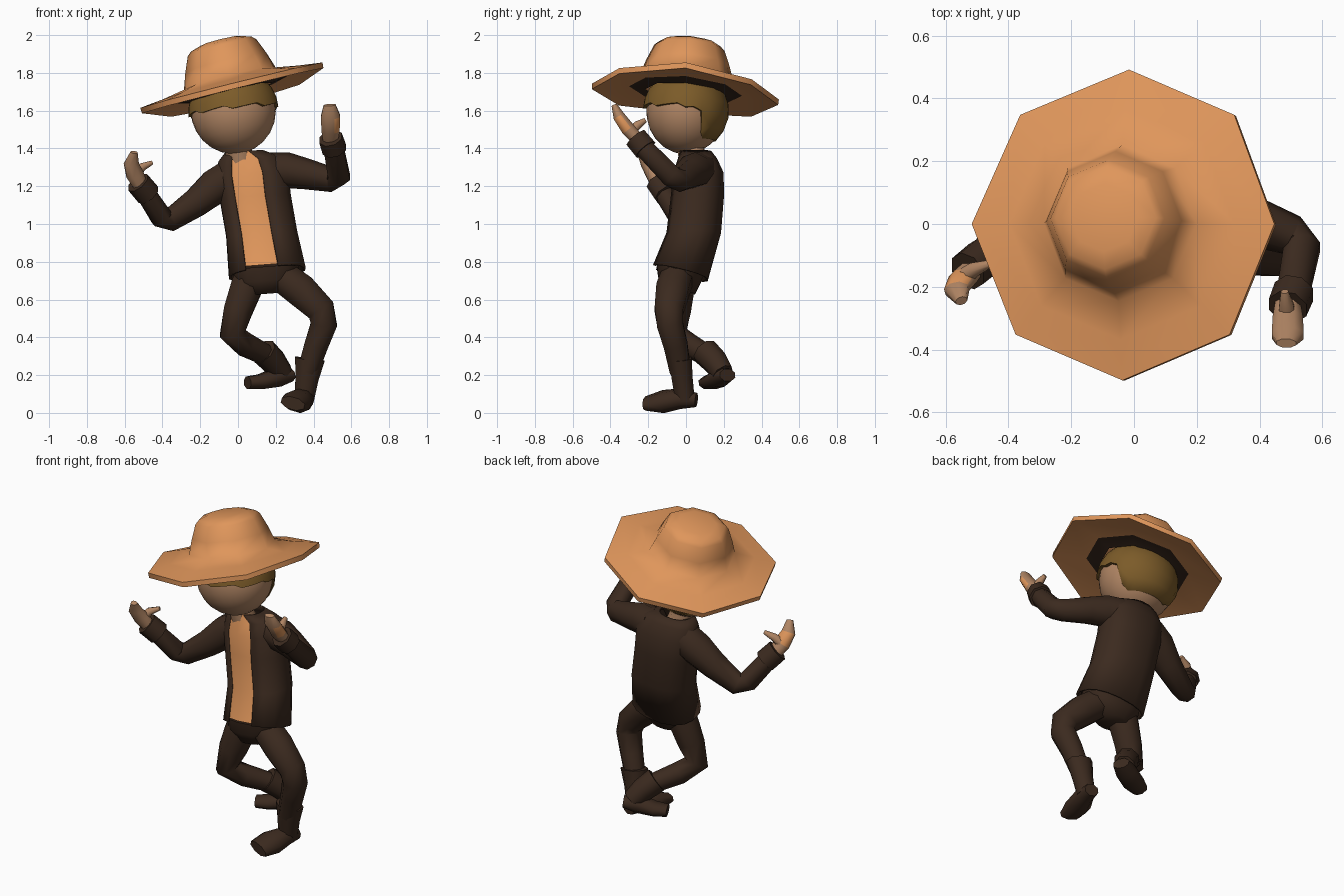
import bpy, math
from mathutils import Vector, Matrix, Euler

if "Cube" in bpy.data.objects:
    bpy.data.objects.remove(bpy.data.objects["Cube"])

def material(name, rgb):
    m = bpy.data.materials.new(name)
    m.diffuse_color = (*rgb, 1)
    m.use_nodes = True
    m.node_tree.nodes["Principled BSDF"].inputs["Base Color"].default_value = m.diffuse_color
    return m

TAN = material("tan_felt", (0.74, 0.305, 0.105))
SKIN = material("skin", (0.44, 0.237, 0.128))
DARK = material("dark_cloth", (0.044, 0.023, 0.0135))
HAIR = material("brown_hair", (0.20, 0.105, 0.022))

def loft(name, rings, mats, caps=(True, True), keep=None, pick=None):
    """Skin a list of equal-length rings; keep/pick filter and colour faces by (ring, side)."""
    n = len(rings[0])
    faces, idx = [], []
    for i in range(len(rings) - 1):
        for j in range(n):
            if keep and not keep(i, j):
                continue
            k = (j + 1) % n
            faces.append((i*n + j, i*n + k, (i+1)*n + k, (i+1)*n + j))
            idx.append(pick(i, j) if pick else 0)
    if caps[0]:
        faces.append(tuple(reversed(range(n))))
        idx.append(len(mats) - 1)
    if caps[1]:
        last = (len(rings) - 1) * n
        faces.append(tuple(range(last, last + n)))
        idx.append(0)
    me = bpy.data.meshes.new(name)
    me.from_pydata([v for r in rings for v in r], [], faces)
    for m in mats:
        me.materials.append(m)
    for p, m in zip(me.polygons, idx):
        p.material_index = m
    ob = bpy.data.objects.new(name, me)
    bpy.context.collection.objects.link(ob)
    return ob

def tube(name, stations, mat, side=(1, 0, 0), n=8):
    """Tube through stations (x, y, z, half width[, half depth])."""
    pts = [Vector(s[:3]) for s in stations]
    rings = []
    for i, s in enumerate(stations):
        t = (pts[min(i+1, len(pts)-1)] - pts[max(i-1, 0)]).normalized()
        w = Vector(side)
        w = (w - t * w.dot(t)).normalized()
        u = t.cross(w)
        rings.append([pts[i] + w*s[3]*math.cos(a) + u*s[-1]*math.sin(a)
                      for a in (2*math.pi*(j + .5)/n for j in range(n))])
    return loft(name, rings, [mat])

def body_ring(cx, cy, z, rx, ry, scale=1, tx=0.08, ty=0, n=16, turn=-.4):
    """Slightly boxy horizontal ring, tilted by slopes tx, ty."""
    ring = []
    for j in range(n):
        a = 2*math.pi*(j + turn)/n
        c, s = math.cos(a), math.sin(a)
        x = math.copysign(abs(c)**.85, c) * rx * scale
        y = math.copysign(abs(s)**.85, s) * ry * scale
        ring.append(Vector((cx + x, cy + y, z + tx*x + ty*y)))
    return ring

# hat: octagonal lathe, tilted, brim drooping at front and back; dark lining
TILT = Euler((math.radians(-5), math.radians(-14), 0)).to_matrix().to_4x4()
hat_m = Matrix.Translation((-0.035, 0, 1.735)) @ TILT
profile = [(.213, -.04), (.30, -.025), (.495, -.03), (.497, 0), (.37, .015), (.25, .035),
           (.222, .12), (.187, .205), (.165, .225), (.11, .242)]

def hat_point(r, z, j):
    a = j*math.pi/4
    droop = .035 * abs(math.sin(a)) * max(0, (r - .25) / .245)
    return hat_m @ Vector((r*math.cos(a), r*math.sin(a), z - droop))

loft("hat", [[hat_point(r, z, j) for j in range(8)] for r, z in profile],
     [TAN, DARK], caps=(False, True), pick=lambda i, j: 1 if i == 0 else 0)

# head and neck
def ball(a, phi, rx, ry, rz):
    return Vector((rx*math.cos(phi)*math.cos(a), ry*math.cos(phi)*math.sin(a), rz*math.sin(phi)))

head_m = Matrix.Translation((-0.025, 0, 1.6)) @ TILT
N = 32
angles = [2*math.pi*j/N for j in range(N)]
loft("head", [[head_m @ ball(a, math.pi*(i/12 - .5)*.98, .225, .21, .23) for a in angles]
              for i in range(13)], [SKIN])
tube("neck", [(.03, .045, 1.28, .08), (.01, .03, 1.36, .075), (-.01, .02, 1.44, .08)], SKIN)

# hair: shell with jagged fringe, lower at the back
def hair_edge(j):
    s = math.sin(angles[j])
    drop = min(max((s - .35) / .25, 0), 1)
    return .002 - .03*math.cos(angles[j]) - .15*drop + (.018 * ((j % 4) / 3 - .5) if s < .3 else 0)

hair = []
for i in range(-1, 8):
    f, k = max(i, 0) / 7.2, (.9 if i < 0 else 1)
    ring = []
    for j, a in enumerate(angles):
        low = math.asin(hair_edge(j) / .22)
        ring.append(head_m @ ball(a, low + (math.pi/2 - low)*f, .24*k, .228*k, .22))
    hair.append(ring)
loft("hair", hair, [HAIR], caps=(False, True))

# jacket (open at the front) over a shirt
torso = [(.125, .04, .95, .19, .147), (.09, .06, 1.15, .19, .143), (.075, .065, 1.27, .195, .135),
         (.06, .06, 1.345, .165, .105), (.03, .05, 1.385, .10, .085)]
hem = body_ring(.155, -.03, .74, .205, .148, 1, .12, -.25)
jacket = loft("jacket", [hem] + [body_ring(*t) for t in torso], [DARK], caps=(False, False),
              keep=lambda i, j: j not in (11, 12))
thick = jacket.modifiers.new("thickness", 'SOLIDIFY')
thick.thickness, thick.offset = .012, -1
loft("shirt", [body_ring(.148, -.02, .785, .2, .148, .94)] + [body_ring(*t, .94) for t in torso],
     [TAN, DARK], caps=(True, False), pick=lambda i, j: 0 if j in (10, 11, 12, 13) else 1)

# trousers
loft("trouser_seat", [body_ring(.145, -.03, .63, .09, .08), body_ring(.145, -.03, .70, .165, .115),
                      body_ring(.148, -.025, .775, .18, .132)], [DARK])
tube("trouser_leg_raised", [(.07, -.03, .74, .09), (.04, -.04, .65, .09), (0, -.05, .54, .082),
                            (-.03, -.06, .42, .072), (.04, .01, .36, .065),
                            (.16, .12, .30, .055)], DARK, (.7, -.7, 0))
tube("trouser_leg_standing", [(.21, -.04, .74, .09), (.33, -.07, .65, .095), (.44, -.09, .545, .082),
                              (.455, -.085, .47, .075), (.415, -.055, .36, .068),
                              (.37, -.03, .22, .06)], DARK, (0, 1, 0))

# boots
tube("boot_shaft_raised", [(.135, .10, .325, .074), (.19, .155, .27, .07), (.235, .195, .21, .06)],
     DARK, (.7, -.7, 0))
tube("boot_foot_raised", [(.28, .22, .20, .05, .035), (.21, .18, .19, .062, .055),
                          (.12, .14, .165, .065, .042), (.05, .11, .16, .05, .035)], DARK, (-.5, .9, 0))
tube("boot_shaft_standing", [(.38, -.03, .285, .085, .065), (.365, -.02, .18, .066, .06),
                             (.35, -.005, .07, .056, .055)], DARK)
tube("boot_foot_standing", [(.36, .055, .068, .045, .038), (.345, -.03, .075, .06, .055),
                            (.315, -.12, .06, .08, .06), (.29, -.215, .05, .07, .035)], DARK, (1, .2, -.2))

# sleeves and cuffs
tube("sleeve_low", [(-.04, .07, 1.25, .10), (-.12, .06, 1.20, .10), (-.22, .035, 1.115, .083),
                    (-.36, 0, 1.02, .064), (-.405, -.03, 1.035, .062), (-.50, -.125, 1.18, .055)],
     DARK, (0, 1, 0))
tube("sleeve_high", [(.17, .07, 1.28, .10), (.26, .045, 1.285, .095), (.36, .015, 1.265, .082),
                     (.50, -.035, 1.235, .066), (.535, -.075, 1.25, .062), (.505, -.23, 1.41, .055)],
     DARK, (0, .5, 1))
tube("cuff_low", [(-.475, -.105, 1.155, .067), (-.53, -.15, 1.22, .066)], DARK)
tube("cuff_high", [(.51, -.215, 1.395, .068), (.49, -.265, 1.455, .066)], DARK)

# hands: mitten palm plus thumb, with a warmer tone on the back of the hand
def warm_back(ob, direction):
    ob.data.materials.append(TAN)
    for p in list(ob.data.polygons)[8:16]:
        if p.normal.dot(Vector(direction)) > .6:
            p.material_index = 1

low = tube("hand_low", [(-.515, -.145, 1.20, .04, .035), (-.545, -.175, 1.26, .05, .036),
                        (-.565, -.21, 1.32, .042, .03), (-.55, -.245, 1.38, .02, .015)], SKIN, (1, .3, 0))
tube("thumb_low", [(-.55, -.175, 1.25, .03), (-.51, -.145, 1.30, .024), (-.455, -.125, 1.325, .012)],
     SKIN, (0, 1, 0))
high = tube("hand_high", [(.49, -.25, 1.44, .042, .036), (.49, -.305, 1.50, .052, .04),
                          (.49, -.355, 1.57, .055, .034), (.485, -.38, 1.63, .034, .016)], SKIN)
tube("thumb_high", [(.49, -.30, 1.48, .03), (.485, -.255, 1.525, .024), (.48, -.215, 1.55, .013)], SKIN)
warm_back(low, (0, 1, 0))
warm_back(high, (.9, -.3, 0))

# smooth shading with sharp edges kept
for ob in bpy.context.scene.objects:
    ob.select_set(True)
bpy.context.view_layer.objects.active = jacket
bpy.ops.object.shade_smooth_by_angle(angle=math.radians(65))
